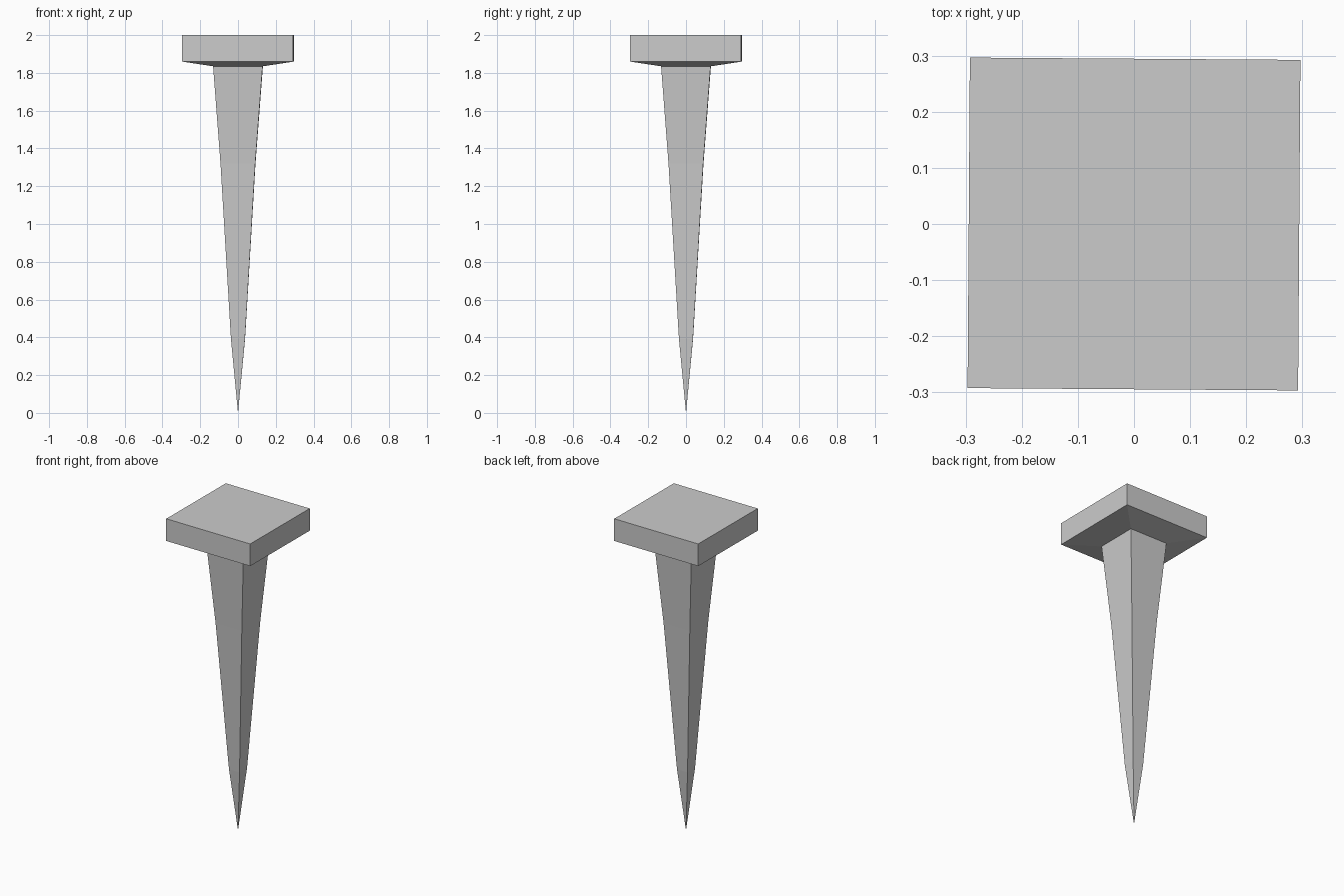
import bpy, bmesh, math

if "Cube" in bpy.data.objects:
    bpy.data.objects.remove(bpy.data.objects["Cube"])

TWIST = math.radians(-0.4)  # the whole nail is turned very slightly


def square(bm, half, z):
    """Ring of four corners at height z."""
    r = half * math.sqrt(2)
    return [bm.verts.new((r * math.cos(TWIST + math.pi / 4 + i * math.pi / 2),
                          r * math.sin(TWIST + math.pi / 4 + i * math.pi / 2), z))
            for i in range(4)]


# Sections as (half width, height): shaft taper, flared underside, flat head
sections = [(0.037, 0.39), (0.092, 1.32), (0.131, 1.835), (0.2945, 1.86), (0.2945, 2.0)]

bm = bmesh.new()
rings = [square(bm, half, z) for half, z in sections]
for low, high in zip(rings, rings[1:]):
    for i in range(4):
        j = (i + 1) % 4
        bm.faces.new((low[i], low[j], high[j], high[i]))

# Pointed tip
tip = bm.verts.new((0, 0, 0))
for i in range(4):
    bm.faces.new((tip, rings[0][(i + 1) % 4], rings[0][i]))

# Top of the head
bm.faces.new(rings[-1])
bmesh.ops.recalc_face_normals(bm, faces=bm.faces[:])

mesh = bpy.data.meshes.new("square_nail")
bm.to_mesh(mesh)
bm.free()
bpy.context.collection.objects.link(bpy.data.objects.new("square_nail", mesh))
